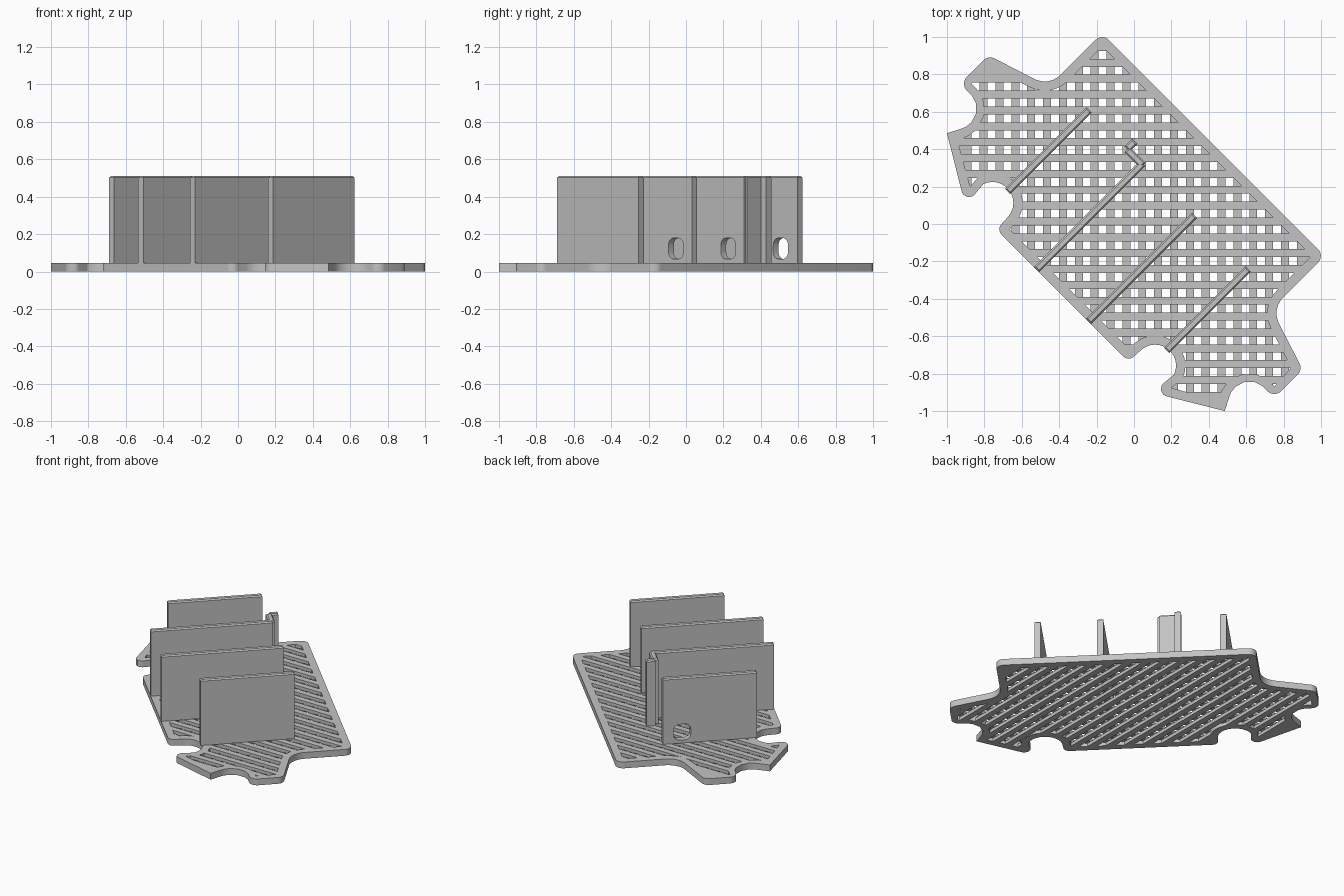
import bpy, bmesh, math
from mathutils import Vector, Matrix

if "Cube" in bpy.data.objects:
    bpy.data.objects.remove(bpy.data.objects["Cube"])

grey = bpy.data.materials.new("light_grey")
grey.diffuse_color = (0.55, 0.55, 0.55, 1)
grey.use_nodes = True
grey.node_tree.nodes["Principled BSDF"].inputs["Base Color"].default_value = grey.diffuse_color

PLATE_TOP, WALL_TOP, THICK = 0.045, 0.51, 0.04


def new_object(name, bm):
    bmesh.ops.recalc_face_normals(bm, faces=bm.faces[:])
    mesh = bpy.data.meshes.new(name)
    bm.to_mesh(mesh)
    bm.free()
    mesh.materials.append(grey)
    obj = bpy.data.objects.new(name, mesh)
    bpy.context.collection.objects.link(obj)
    return obj


def add_box(bm, matrix):
    return bmesh.ops.create_cube(bm, size=1, matrix=matrix)["verts"]


def boolean(obj, cutter, operation):
    cutter.hide_render = True
    mod = obj.modifiers.new("cut", 'BOOLEAN')
    mod.operation, mod.solver, mod.object = operation, 'EXACT', cutter
    bpy.context.view_layer.objects.active = obj
    bpy.ops.object.modifier_apply(modifier=mod.name)
    bpy.data.objects.remove(cutter)


def rounded(corners, n=6):
    """Turn (x, y, radius) corners into a filleted outline."""
    pts = []
    for i, (x, y, r) in enumerate(corners):
        p = Vector((x, y))
        if r == 0:
            pts.append(p)
            continue
        d1 = (Vector(corners[i - 1][:2]) - p).normalized()
        d2 = (Vector(corners[(i + 1) % len(corners)][:2]) - p).normalized()
        half = d1.angle(d2) / 2
        t = r / math.tan(half)
        c = p + (d1 + d2).normalized() * (r / math.sin(half))
        a, b = p + d1 * t - c, p + d2 * t - c
        pts += [c + a.lerp(b, k / n).normalized() * r for k in range(n + 1)]
    return pts


def mirrored(half):
    """Close a half outline by mirroring it across the line y = x."""
    return half + [(y, x, r) for x, y, r in reversed(half)]


def notch(radius):
    """Round bite in the long edge."""
    return [(-0.757 + radius * math.cos(math.radians(a)),
             0.113 + radius * math.sin(math.radians(a)), 0)
            for a in [115 - 155 * k / 12 for k in range(13)]]


def prism(name, pts, z0, z1):
    bm = bmesh.new()
    face = bm.faces.new([bm.verts.new((p.x, p.y, z0)) for p in pts])
    ext = bmesh.ops.extrude_face_region(bm, geom=[face])["geom"]
    for v in ext:
        if isinstance(v, bmesh.types.BMVert):
            v.co.z = z1
    return new_object(name, bm)


# Base plate outline, and the smaller outline that bounds the grating
outer = mirrored([(-0.17, 1.02, 0.05), (-0.455, 0.735, 0.12), (-0.778, 0.902, 0.05),
                  (-0.93, 0.75, 0.05), (-0.747, 0.567, 0.11), (-1.0, 0.485, 0),
                  (-0.902, 0.098, 0.04)] + notch(0.112) + [(-0.735, -0.03, 0.04)])
inner = mirrored([(-0.17, 0.95, 0), (-0.445, 0.674, 0.17), (-0.768, 0.84, 0),
                  (-0.87, 0.75, 0), (-0.653, 0.543, 0.16), (-0.945, 0.45, 0),
                  (-0.876, 0.2, 0)] + notch(0.162) + [(-0.665, -0.03, 0)])
plate = prism("base_plate", rounded(outer), 0, PLATE_TOP)

# Crossed slots: the upper half runs along x, the lower half along y
PITCH, SLOT, MID = 0.0848, 0.0424, PLATE_TOP / 2
for layer in ("upper", "lower"):
    bm = bmesh.new()
    if layer == "upper":
        z0, z1 = MID, 0.1
        for k in range(22):
            start = -0.6 if k == 1 else -1.1
            add_box(bm, Matrix.Translation(((start + 1.1) / 2, 0.904 - PITCH * k, (z0 + z1) / 2))
                    @ Matrix.Diagonal((1.1 - start, SLOT, z1 - z0, 1)))
    else:
        z0, z1 = -0.05, MID + 0.0006
        for k in range(-10, 11):
            add_box(bm, Matrix.Translation((0.0016 + PITCH * k, 0, (z0 + z1) / 2))
                    @ Matrix.Diagonal((SLOT, 2.2, z1 - z0, 1)))
    slots = new_object(layer + "_slots", bm)
    boolean(slots, prism("grating_area", rounded(inner), -0.2, 0.2), 'INTERSECT')
    boolean(plate, slots, 'DIFFERENCE')


def wall(name, a, b, bevel=0.008):
    """Upright panel between two floor points, with chamfered top and ends."""
    a, b = Vector(a), Vector(b)
    d, mid = b - a, (a + b) / 2
    z0 = PLATE_TOP - 0.001
    bm = bmesh.new()
    add_box(bm, Matrix.Translation((mid.x, mid.y, (z0 + WALL_TOP) / 2))
            @ Matrix.Rotation(math.atan2(d.y, d.x), 4, 'Z')
            @ Matrix.Diagonal((d.length, THICK, WALL_TOP - z0, 1)))
    edges = [e for e in bm.edges if max(v.co.z for v in e.verts) > z0 + 0.1
             and min(v.co.z for v in e.verts) > z0 + 0.1]
    bmesh.ops.bevel(bm, geom=edges, offset=bevel, segments=1, affect='EDGES')
    return new_object(name, bm)


def cable_hole(panel, x, y):
    """Rounded square opening through a panel near the floor."""
    bm = bmesh.new()
    add_box(bm, Matrix.Diagonal((0.112, 0.2, 0.112, 1)))
    edges = [e for e in bm.edges if abs(e.verts[0].co.y - e.verts[1].co.y) > 0.1]
    bmesh.ops.bevel(bm, geom=edges, offset=0.038, segments=4, profile=0.5, affect='EDGES')
    bm.transform(Matrix.Translation((x, y, 0.123)) @ Matrix.Rotation(math.pi / 4, 4, 'Z'))
    boolean(panel, new_object("hole_cutter", bm), 'DIFFERENCE')


# Four parallel dividers; the first three have a cable hole
walls = [wall("left_divider", (-0.676, 0.174), (-0.24, 0.61)),
         wall("left_middle_divider", (-0.52, -0.243), (0.046, 0.323)),
         wall("right_middle_divider", (-0.243, -0.52), (0.323, 0.046)),
         wall("right_divider", (0.174, -0.676), (0.61, -0.24))]
for panel, (x, y) in zip(walls, ((-0.33, 0.52), (-0.037, 0.24), (0.237, -0.04))):
    cable_hole(panel, x, y)

# Hooked return at the back of the second divider
walls.append(wall("hook_side", (0.048, 0.313), (-0.037, 0.398)))
walls.append(wall("hook_tip", (-0.037, 0.402), (0.004, 0.443)))

# Smooth rounded corners, sharp edges kept
bpy.ops.object.select_all(action='DESELECT')
for obj in [plate] + walls:
    obj.select_set(True)
bpy.context.view_layer.objects.active = plate
bpy.ops.object.shade_smooth_by_angle(angle=math.radians(30))
